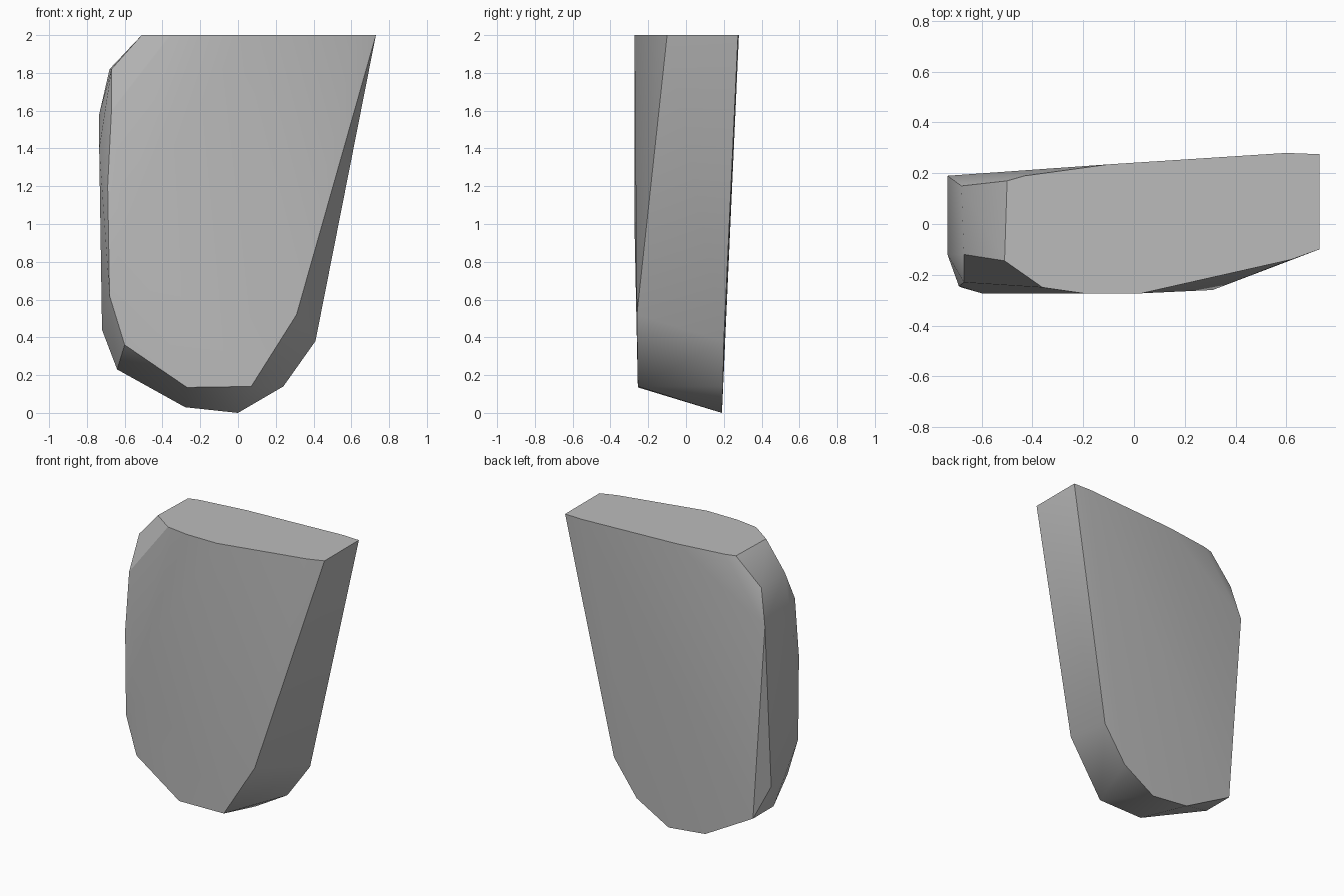
import bpy
import bmesh
import math

# Remove the default cube if present
default_cube = bpy.data.objects.get("Cube")
if default_cube:
    bpy.data.objects.remove(default_cube, do_unlink=True)


def make_material(name, color):
    material = bpy.data.materials.new(name)
    material.use_nodes = True
    material.diffuse_color = color
    material.node_tree.nodes["Principled BSDF"].inputs["Base Color"].default_value = color
    return material


def make_hull(name, corners, material):
    """Wrap a convex chipped-stone shell around the given corners."""
    mesh = bpy.data.meshes.new(name)
    bm = bmesh.new()
    for corner in corners:
        bm.verts.new(corner)
    result = bmesh.ops.convex_hull(bm, input=bm.verts[:], use_existing_faces=False)
    spare = {item for key in ("geom_interior", "geom_unused") for item in result[key]}
    spare_verts = [item for item in spare if isinstance(item, bmesh.types.BMVert)]
    bmesh.ops.delete(bm, geom=spare_verts, context="VERTS")
    # Merge the nearly flat triangles back into broad facets
    bmesh.ops.dissolve_limit(bm, angle_limit=math.radians(1), verts=bm.verts[:], edges=bm.edges[:])
    bmesh.ops.recalc_face_normals(bm, faces=bm.faces[:])
    bm.to_mesh(mesh)
    bm.free()
    mesh.materials.append(material)
    obj = bpy.data.objects.new(name, mesh)
    bpy.context.collection.objects.link(obj)
    return obj


# Flat cut top, as plan points
TOP = 2
top_rim = [(x, y, TOP) for x, y in (
    (-.51, -.145), (-.36, -.25), (-.2, -.273), (.03, -.273), (.62, -.14), (.73, -.1),
    (.73, .275), (.6, .28), (-.1, .235), (-.43, .19), (-.5, .17))]

# Front face corners, running down the right side and up the left
front_rim = [
    (.31, -.26, .52), (.07, -.255, .14), (-.27, -.255, .135), (-.6, -.25, .36),
    (-.68, -.25, .62), (-.6, -.273, 1), (-.69, -.245, 1.2), (-.67, -.23, 1.6)]

# Worn left side between the two broad faces
left_side = [
    (-.67, -.12, 1.82), (-.735, -.12, 1.4), (-.72, .1, .44), (-.64, -.04, .23)]

# Back face corners
back_rim = [
    (-.68, .15, 1.82), (-.735, .19, 1.58), (-.64, .185, .23), (-.28, .19, .03),
    (0, .19, 0), (.24, .195, .14), (.41, .2, .38)]

stone_grey = make_material("stone grey", (.5, .5, .5, 1))
slab = make_hull("stone_slab", top_rim + front_rim + left_side + back_rim, stone_grey)

# Soft shading across shallow facets, crisp edges elsewhere
bpy.ops.object.select_all(action="DESELECT")
slab.select_set(True)
bpy.context.view_layer.objects.active = slab
bpy.ops.object.shade_smooth_by_angle(angle=math.radians(30))
